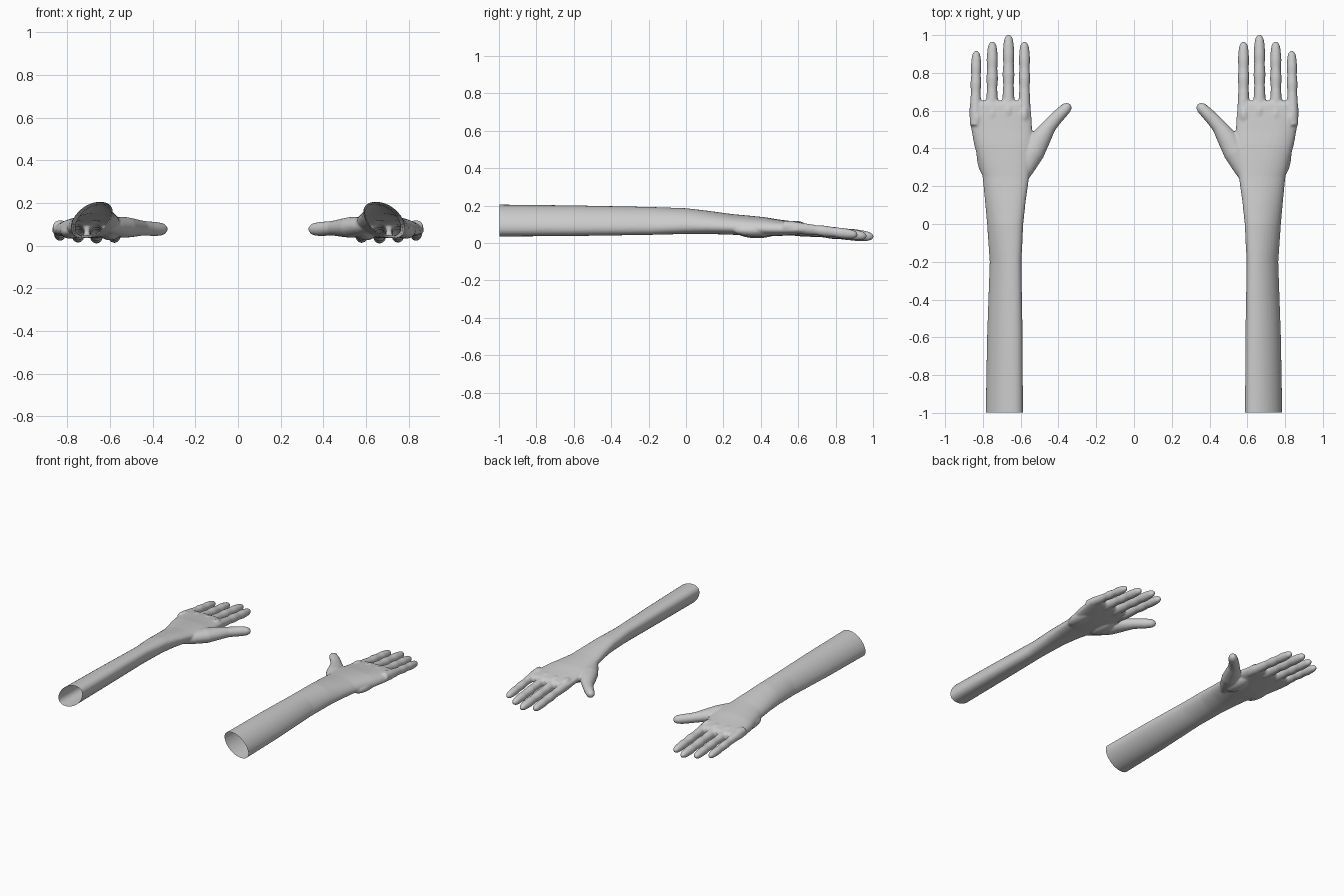
import bpy, bmesh, math
from mathutils import Vector

if "Cube" in bpy.data.objects:
    bpy.data.objects.remove(bpy.data.objects["Cube"])

SIDES = 28


def skin_rings(bm, rings):
    """Join rings of points into a closed tube."""
    rows = [[bm.verts.new(p) for p in ring] for ring in rings]
    n = len(rows[0])
    for a, b in zip(rows, rows[1:]):
        for i in range(n):
            j = (i + 1) % n
            bm.faces.new((a[i], a[j], b[j], b[i]))
    bm.faces.new(rows[0][::-1])
    bm.faces.new(rows[-1])


def spow(v, e):
    return math.copysign(abs(v) ** e, v)


def forearm_ring(y, x0, x1, z0, z1, lean, square):
    """Leaning rounded section across the arm."""
    cx, cz, hz = (x0 + x1) / 2, (z0 + z1) / 2, (z1 - z0) / 2
    hx = math.sqrt(((x1 - x0) / 2) ** 2 - lean ** 2)
    ring = []
    for i in range(SIDES):
        t = 2 * math.pi * i / SIDES
        c, s = spow(math.cos(t), square), spow(math.sin(t), square)
        ring.append((cx + hx * c + lean * s, y, cz + hz * s))
    return ring


def digit(bm, path):
    """Round tube along (x, y, z, half width, half height) stations."""
    pts = [Vector(p[:3]) for p in path]
    rings = []
    for k, p in enumerate(path):
        d = (pts[min(k + 1, len(pts) - 1)] - pts[max(k - 1, 0)]).normalized()
        side = d.cross(Vector((0, 0, 1))).normalized()
        up = side.cross(d)
        rings.append([pts[k] + side * p[3] * math.cos(a) + up * p[4] * math.sin(a)
                      for a in (2 * math.pi * i / 16 for i in range(16))])
    skin_rings(bm, rings)


bm = bmesh.new()

# forearm, wrist and palm: y, x0, x1, z0, z1, lean, squareness
skin_rings(bm, [forearm_ring(*r) for r in [
    (-1.04, .588, .785, .034, .206, -.040, .95),
    (-0.60, .591, .777, .037, .201, -.040, .95),
    (-0.20, .597, .763, .043, .193, -.036, .95),
    (0.00, .587, .777, .048, .186, -.034, .95),
    (0.12, .574, .788, .048, .172, -.034, .95),
    (0.25, .556, .801, .044, .154, -.030, .92),
    (0.34, .545, .824, .038, .146, -.026, .88),
    (0.42, .538, .845, .036, .138, -.022, .82),
    (0.50, .540, .860, .038, .125, -.014, .76),
    (0.58, .544, .872, .041, .115, -.008, .72),
    (0.63, .550, .870, .046, .107, -.004, .70),
    (0.652, .562, .855, .058, .095, 0, .70)]])

# fingers: base x, tip x, tip y, thickness, lift
beads = [(0, 1.0), (.18, 1.08), (.33, .98), (.45, .88), (.56, 1.0), (.68, .88),
         (.78, .97), (.88, .88), (.95, .74), (.985, .48), (1, .2)]
for bx, tx, ty, w, lift in [(.580, .580, .966, .031, .002), (.665, .664, 1.002, .032, 0),
                            (.752, .750, .966, .031, .003), (.840, .835, .917, .029, .010)]:
    path = []
    for t, r in beads:
        y = .52 + (ty - .52) * t
        path.append((bx + (tx - bx) * t, y, .079 - .046 * t + lift, w * r, w * r * 1.03))
    digit(bm, path)

# thumb
digit(bm, [(.625, .20, .098, .030, .028), (.580, .29, .092, .050, .042),
           (.535, .38, .086, .062, .050), (.496, .45, .084, .055, .044),
           (.452, .515, .082, .040, .036), (.420, .552, .080, .036, .034),
           (.385, .588, .078, .033, .034), (.356, .616, .077, .029, .029),
           (.342, .629, .077, .018, .018), (.338, .633, .077, .008, .008)])

# pads at the base of the thumb and the outer heel of the palm
for loc, size in [((.60, .38, .068), (.055, .12, .043)), ((.785, .38, .068), (.05, .13, .036))]:
    made = bmesh.ops.create_uvsphere(bm, u_segments=16, v_segments=10, radius=1)
    for v in made["verts"]:
        v.co = Vector([loc[i] + v.co[i] * size[i] for i in range(3)])

# knuckles on the back of the hand
for x, y in [(.583, .575), (.665, .59), (.75, .575), (.832, .555)]:
    made = bmesh.ops.create_uvsphere(bm, u_segments=12, v_segments=8, radius=1)
    for v in made["verts"]:
        v.co = Vector((x + v.co.x * .026, y + v.co.y * .045, .098 + v.co.z * .021))

bmesh.ops.recalc_face_normals(bm, faces=bm.faces)
mesh = bpy.data.meshes.new("arms")
bm.to_mesh(mesh)
bm.free()
arms = bpy.data.objects.new("arms", mesh)
bpy.context.collection.objects.link(arms)
bpy.context.view_layer.objects.active = arms
arms.select_set(True)

# fuse the parts into one soft skin
fuse = arms.modifiers.new("fuse", 'REMESH')
fuse.mode = 'VOXEL'
fuse.voxel_size = .0065
soft = arms.modifiers.new("soften", 'SMOOTH')
soft.factor = .5
soft.iterations = 5
for name in ("fuse", "soften"):
    bpy.ops.object.modifier_apply(modifier=name)

# open the sleeve end
bm = bmesh.new()
bm.from_mesh(mesh)
bmesh.ops.bisect_plane(bm, geom=bm.verts[:] + bm.edges[:] + bm.faces[:], plane_co=(0, -.998, 0),
                       plane_no=(0, -1, 0), clear_outer=True)
bm.to_mesh(mesh)
bm.free()

# second arm
mirror = arms.modifiers.new("mirror", 'MIRROR')
mirror.use_axis[0] = True
mirror.use_mirror_merge = False
bpy.ops.object.modifier_apply(modifier="mirror")
mesh.polygons.foreach_set("use_smooth", [True] * len(mesh.polygons))

skin = bpy.data.materials.new("pale grey")
skin.diffuse_color = (.6, .6, .6, 1)
skin.use_nodes = True
skin.node_tree.nodes["Principled BSDF"].inputs["Base Color"].default_value = skin.diffuse_color
mesh.materials.clear()
mesh.materials.append(skin)
for p in mesh.polygons:
    p.material_index = 0
